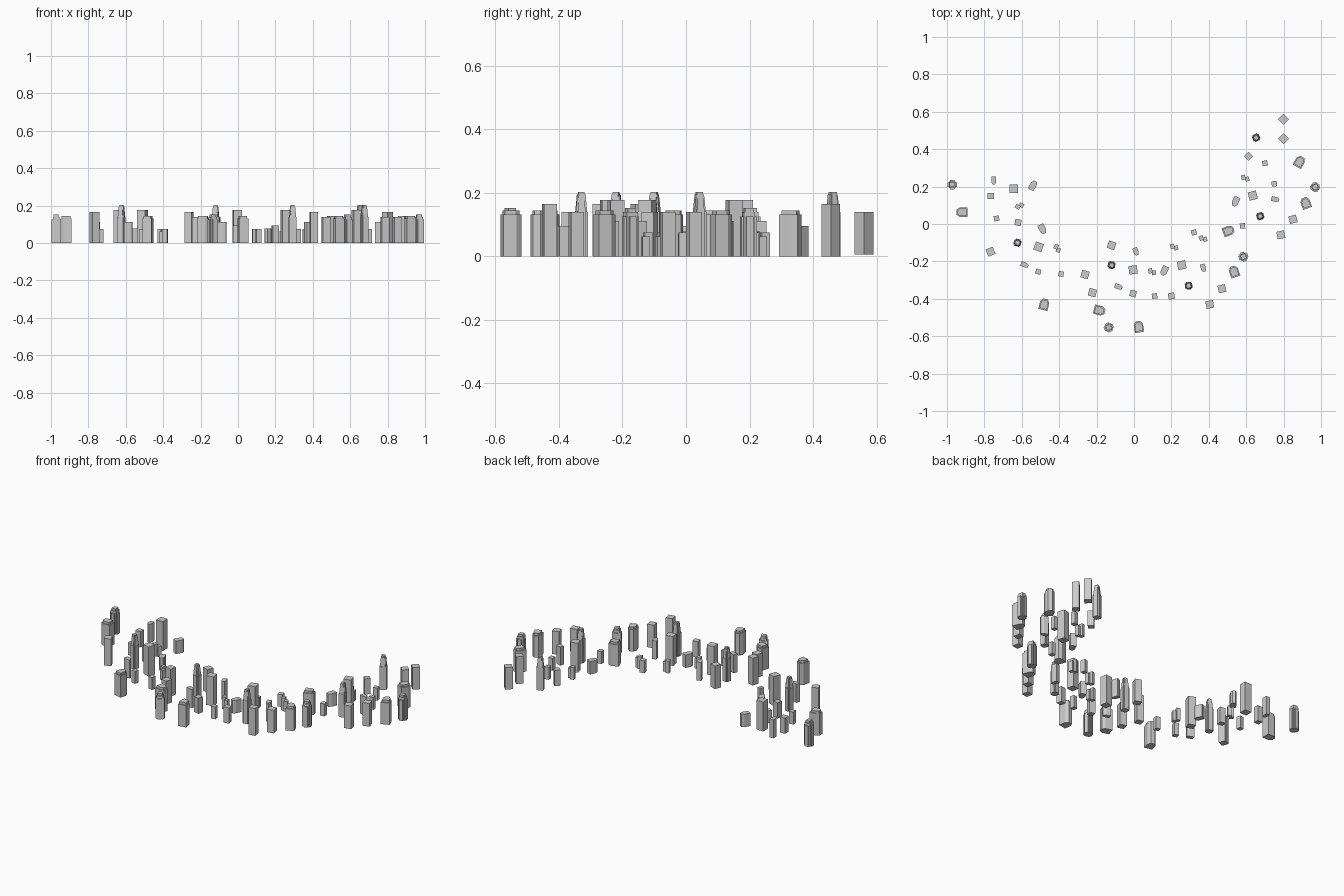
import bpy, bmesh, math
from mathutils import Matrix, Vector


def tiers(bm, outline, levels):
    """Stack closed prisms: each level is (z0, z1, bottom scale, top scale)."""
    for z0, z1, s0, s1 in levels:
        lo = [bm.verts.new((x * s0, y * s0, z0)) for x, y in outline]
        hi = [bm.verts.new((x * s1, y * s1, z1)) for x, y in outline]
        n = len(lo)
        for i in range(n):
            j = (i + 1) % n
            bm.faces.new((lo[i], lo[j], hi[j], hi[i]))
        bm.faces.new(lo[::-1])
        bm.faces.new(hi)


def rect(w, d, cx=0, cy=0):
    return [(cx + sx * w / 2, cy + sy * d / 2)
            for sx, sy in ((-1, -1), (1, -1), (1, 1), (-1, 1))]


def bay(w, d):
    """Flat-backed plan with a chamfered front."""
    return [(-w / 2, d / 2), (-w / 2, -d * .2), (-w * .25, -d / 2),
            (w * .25, -d / 2), (w / 2, -d * .2), (w / 2, d / 2)]


def place(name, parts, spots):
    """Build one block from (outline, levels) parts at every (x, y, angle)."""
    for i, (x, y, a) in enumerate(spots):
        bm = bmesh.new()
        for outline, levels in parts:
            tiers(bm, outline, levels)
        bmesh.ops.recalc_face_normals(bm, faces=bm.faces)
        bm.transform(Matrix.Translation(Vector((x, y, 0))) @ Matrix.Rotation(math.radians(a), 4, 'Z'))
        me = bpy.data.meshes.new(name)
        bm.to_mesh(me)
        bm.free()
        bpy.context.collection.objects.link(bpy.data.objects.new(f"{name}_{i + 1}", me))


def box(w, h, z=0):
    return [(rect(w, w), [(z, h, 1, 1)])]


# Plain square blocks, grouped by height
place("tall_block", box(.045, .178), [
    (-.51, -.122, -20), (-.005, -.245, 8), (.255, -.22, 12), (.635, .152, 15), (-.643, .188, 0)])
place("high_block", box(.041, .165), [
    (-.262, -.27, -15), (.405, -.43, 10), (-.767, -.148, 22), (.80, .456, 45)])
place("middle_block", box(.041, .14), [
    (-.222, -.367, -15), (.47, -.346, 12), (.85, .025, 15), (.785, -.058, 12), (-.12, -.114, -20)])
place("raised_block", box(.042, .14, .006), [(.80, .56, 45)])
place("low_block", box(.034, .095), [
    (.20, -.385, 10), (.612, .362, 45), (-.765, .15, 0), (-.005, -.372, -15), (-.62, .008, -10)])
place("small_block", box(.028, .075), [
    (-.735, .03, 10), (-.512, -.255, -15), (-.39, -.267, -10), (.11, -.385, 8),
    (.32, -.045, 15), (.58, -.01, 5), (.70, .325, 10), (.75, .215, 5)])

# Two offset boxes
place("stepped_block", [(rect(.022, .026, -.009, .006), [(0, .075, 1, 1)]),
                        (rect(.022, .024, .008, -.007), [(0, .062, 1, 1)])], [
    (-.612, .097, 60), (-.41, -.13, -20), (.097, -.255, 10), (.215, -.123, 15),
    (.37, -.078, 20), (.595, .245, 15)])

# Tapered spires with corner recesses
place("spire_tower", [
    (rect(.040, .027), [(0, .14, 1, 1), (.14, .195, .9, .65)]),
    (rect(.027, .040), [(0, .14, 1, 1), (.14, .195, .9, .65)]),
    (rect(.024, .024), [(.14, .203, 1, .8)])], [
    (-.623, -.10, -15), (-.12, -.22, -10), (.292, -.33, 5), (.653, .462, 25), (.675, .042, 15)])

# Cross-plan towers
place("cross_tower", [(rect(.05, .022), [(0, .125, 1, 1)]),
                      (rect(.022, .05), [(0, .125, 1, 1)]),
                      (rect(.036, .036), [(0, .14, 1, 1), (.14, .152, .75, .75)])], [
    (-.972, .21, 0), (-.135, -.553, 25), (.585, -.175, 20), (.968, .197, 10)])

# Large towers with a chamfered front and raised core
place("bay_tower", [(bay(.05, .06), [(0, .132, 1, 1), (.132, .145, .8, .8)])], [
    (-.92, .063, -90), (-.48, -.43, 165), (-.185, -.462, 75), (.025, -.55, 190),
    (.535, -.255, 200), (.505, -.037, 110), (.885, .332, 150), (.918, .112, 200)])

# Narrow rounded-front blocks
place("low_bay_block", [(bay(.034, .052), [(0, .078, 1, 1)])], [
    (-.54, .206, 150), (-.49, -.027, 25), (.162, -.25, -25), (.543, .12, -25)])
place("small_bay_block", [(bay(.026, .042), [(0, .112, 1, 1)])], [
    (-.75, .232, 0), (-.585, -.218, 70), (-.083, -.335, 70), (.01, -.147, 20),
    (.37, -.235, 15), (.755, .132, 75)])
